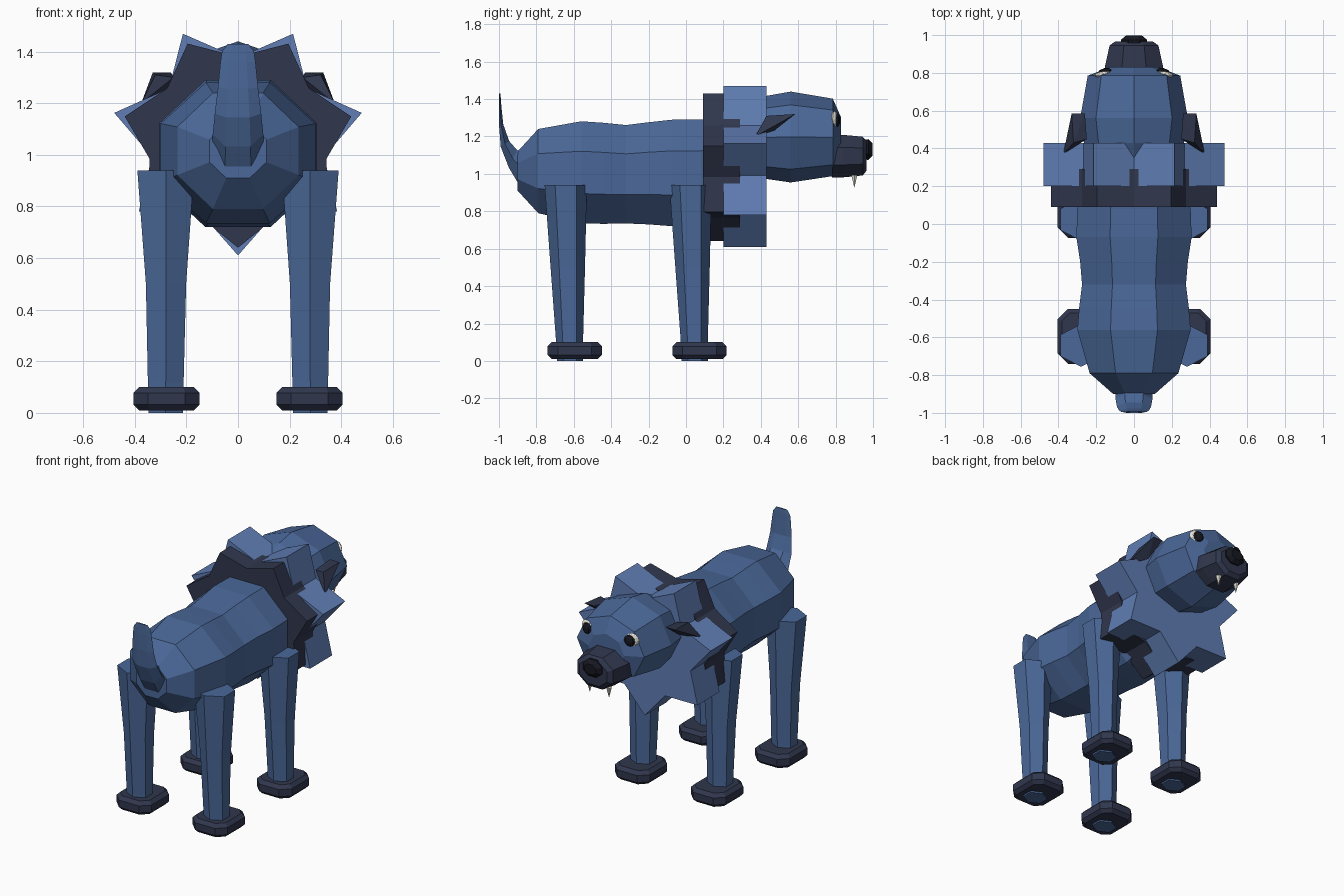
import bpy, bmesh, math
from mathutils import Vector, Matrix

if "Cube" in bpy.data.objects:
    bpy.data.objects.remove(bpy.data.objects["Cube"])


def material(name, rgb):
    m = bpy.data.materials.new(name)
    m.diffuse_color = (*rgb, 1)
    m.use_nodes = True
    m.node_tree.nodes["Principled BSDF"].inputs["Base Color"].default_value = m.diffuse_color
    return m


BLUE = material("fur_blue", (0.07, 0.14, 0.32))
LIGHT = material("mane_blue", (0.115, 0.205, 0.45))
DARK = material("dark_fur", (0.03, 0.038, 0.075))
BLACK = material("black", (0.008, 0.009, 0.015))
WHITE = material("white", (0.8, 0.78, 0.7))


def finish(bm, name, mat):
    bmesh.ops.recalc_face_normals(bm, faces=bm.faces[:])
    me = bpy.data.meshes.new(name)
    bm.to_mesh(me)
    bm.free()
    me.materials.append(mat)
    ob = bpy.data.objects.new(name, me)
    bpy.context.collection.objects.link(ob)
    return ob


def loft(name, rings, mat):
    """Skin equal-length point rings and cap both ends."""
    bm = bmesh.new()
    rows = [[bm.verts.new(p) for p in r] for r in rings]
    n = len(rows[0])
    for a, b in zip(rows, rows[1:]):
        for i in range(n):
            j = (i + 1) % n
            bm.faces.new((a[i], a[j], b[j], b[i]))
    bm.faces.new(rows[0])
    bm.faces.new(rows[-1])
    return finish(bm, name, mat)


def ring(n, phase, c, u, v):
    """Elliptical n-gon about c spanned by half axes u and v."""
    c, u, v = Vector(c), Vector(u), Vector(v)
    return [c + u * math.cos(phase + 2 * math.pi * i / n)
            + v * math.sin(phase + 2 * math.pi * i / n) for i in range(n)]


def y_loft(name, n, phase, sections, mat):
    """Loft along y from (y, centre z, half width, half height)."""
    return loft(name, [ring(n, phase, (0, y, z), (a, 0, 0), (0, 0, b))
                       for y, z, a, b in sections], mat)


def hull(name, pts, mat):
    bm = bmesh.new()
    for p in pts:
        bm.verts.new(p)
    bmesh.ops.convex_hull(bm, input=bm.verts[:])
    return finish(bm, name, mat)


def ball(name, c, size, mat, seg=8, rot=0.0):
    bm = bmesh.new()
    bmesh.ops.create_uvsphere(bm, u_segments=seg, v_segments=6, radius=1)
    bm.transform(Matrix.Translation(c) @ Matrix.Rotation(rot, 4, 'Z')
                 @ Matrix.Diagonal((*size, 1)))
    return finish(bm, name, mat)


# Body: flat-topped octagonal barrel
k = 1 / math.cos(math.pi / 8)
y_loft("body", 8, math.pi / 8, [(y, z, a * k, b * k) for y, z, a, b in (
    (-.90, 1.015, .11, .105), (-.79, 1.015, .235, .225),
    (-.56, 1.008, .30, .273), (-.44, 1.003, .29, .27),
    (-.32, .998, .275, .263), (-.20, 1.003, .285, .273),
    (-.07, 1.005, .305, .285), (.08, 1.005, .30, .285),
    (.30, 1.06, .24, .25))], BLUE)

# Tail: flattened sweep curling upward
loft("tail", [ring(6, 0, c, (w, 0, 0), v) for c, w, v in (
    ((0, -.87, 1.02), .10, (0, .02, .10)),
    ((0, -.925, 1.08), .098, (0, .025, .055)),
    ((0, -.968, 1.16), .09, (0, .026, .018)),
    ((0, -.988, 1.26), .078, (0, .013, .004)),
    ((0, -.994, 1.36), .068, (0, .008, 0)),
    ((0, -.995, 1.40), .062, (0, .006, 0)),
    ((0, -.996, 1.43), .04, (0, .004, 0)))], BLUE)

# Mane: two seven-pointed star slabs
for name, y0, y1, cz, rx, rz, inner, mat in (
        ("mane_back", .09, .29, 1.056, .45, .416, .78, DARK),
        ("mane_front", .20, .43, 1.062, .492, .452, .695, LIGHT)):
    star = []
    for i in range(14):
        a = -math.pi / 2 + i * math.pi / 7
        r = 1 if i % 2 == 0 else inner
        star.append((r * rx * math.cos(a), cz + r * rz * math.sin(a)))
    loft(name, [[(x, y, z) for x, z in star] for y in (y0, y1)], mat)

# Head, snout and nose
y_loft("head", 8, math.pi / 2, [
    (.32, 1.19, .20, .17), (.43, 1.195, .265, .222), (.56, 1.197, .285, .243),
    (.785, 1.195, .245, .207), (.83, 1.19, .13, .11)], BLUE)
y_loft("snout", 8, math.pi / 8, [
    (.78, 1.095, .172, .125), (.84, 1.095, .165, .123),
    (.945, 1.095, .14, .112), (.965, 1.095, .11, .085)], DARK)
y_loft("nose", 8, math.pi / 8, [
    (.94, 1.13, .07, .055), (.975, 1.13, .075, .06),
    (.998, 1.13, .045, .035)], BLACK)

for s, side in ((-1, "left"), (1, "right")):
    # Face details
    ball("eye_white_" + side, (s * .165, .795, 1.292), (.045, .017, .043), WHITE,
         rot=-s * .25)
    ball("eye_" + side, (s * .155, .807, 1.288), (.037, .018, .037), BLACK,
         rot=-s * .2)
    fang = Vector((s * .07, .90, 0))
    hull("fang_" + side, ring(6, 0, fang + Vector((0, 0, .995)), (.019, 0, 0),
                              (0, .019, 0)) + [fang + Vector((0, 0, .925))], WHITE)
    # Ears: drooping wedges
    hull("ear_" + side, [(s * x, y, z) for x, y, z in (
        (.25, .45, 1.30), (.26, .585, 1.32), (.33, .585, 1.32),
        (.32, .43, 1.31), (.375, .37, 1.20), (.28, .47, 1.23))], DARK)
    # Legs and paws
    for dy, end in ((0, "back"), (.667, "front")):
        loft("%s_leg_%s" % (end, side), [
            ring(6, math.pi / 2, (s * x, y + dy, z), (rx, 0, 0), (0, ry, 0))
            for x, y, z, rx, ry in (
                (.28, -.62, 0, .078, .07), (.28, -.623, .12, .08, .073),
                (.279, -.632, .50, .09, .092),
                (.28, -.643, .94, .127, .113))], BLUE)
        bm = bmesh.new()
        bmesh.ops.create_cube(bm, size=1)
        bm.transform(Matrix.Translation((s * .277, -.595 + dy, .055))
                     @ Matrix.Diagonal((.255, .29, .09, 1)))
        upright = [e for e in bm.edges
                   if abs(e.verts[0].co.z - e.verts[1].co.z) > .01]
        bmesh.ops.bevel(bm, geom=upright, offset=.055, segments=1, affect='EDGES')
        rim = [e for e in bm.edges
               if abs(e.verts[0].co.z - e.verts[1].co.z) < .001]
        bmesh.ops.bevel(bm, geom=rim, offset=.022, segments=1, affect='EDGES')
        finish(bm, "%s_paw_%s" % (end, side), DARK)
